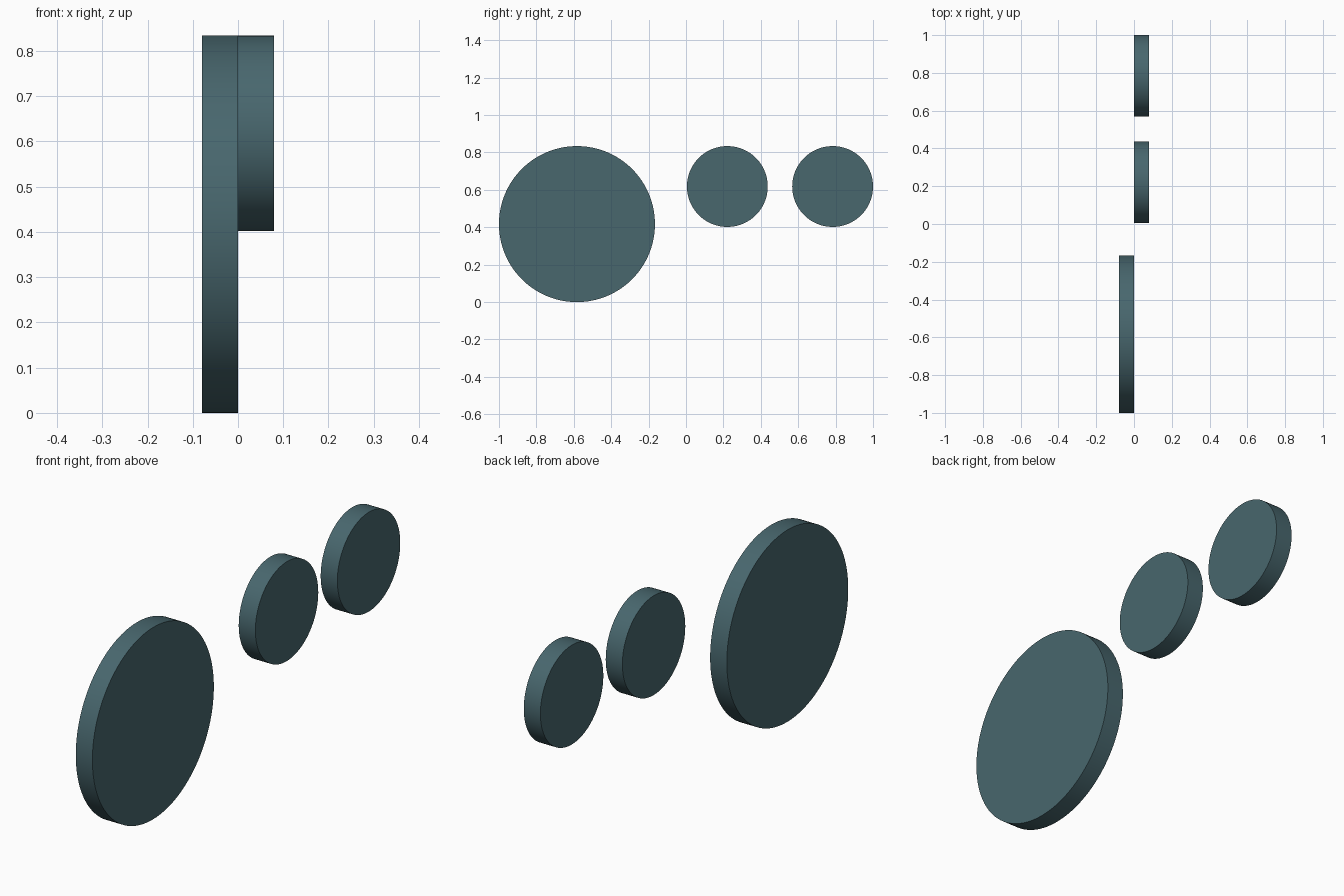
import bpy
import math

cube = bpy.data.objects.get("Cube")
if cube:
    bpy.data.objects.remove(cube, do_unlink=True)

# Single slate teal colour
slate = bpy.data.materials.new("slate_teal")
slate.use_nodes = True
colour = (0.065, 0.135, 0.155, 1)
slate.diffuse_color = colour
slate.node_tree.nodes["Principled BSDF"].inputs["Base Color"].default_value = colour

TOP = 0.834
THICKNESS = 0.08


def disc(name, radius, x, y):
    """Upright disc with its axis along x and its rim touching the top line."""
    bpy.ops.mesh.primitive_cylinder_add(
        vertices=128, radius=radius, depth=THICKNESS,
        location=(x, y, TOP - radius), rotation=(0, math.pi / 2, 0))
    obj = bpy.context.object
    obj.name = name
    obj.data.materials.append(slate)
    bpy.ops.object.shade_smooth_by_angle(angle=math.radians(30))


# Large disc on the right of the centre plane, small ones on the left
disc("large_front_disc", TOP / 2, -THICKNESS / 2, -1 + TOP / 2)
disc("small_middle_disc", 0.216, THICKNESS / 2, 0.221)
disc("small_rear_disc", 0.216, THICKNESS / 2, 0.784)
